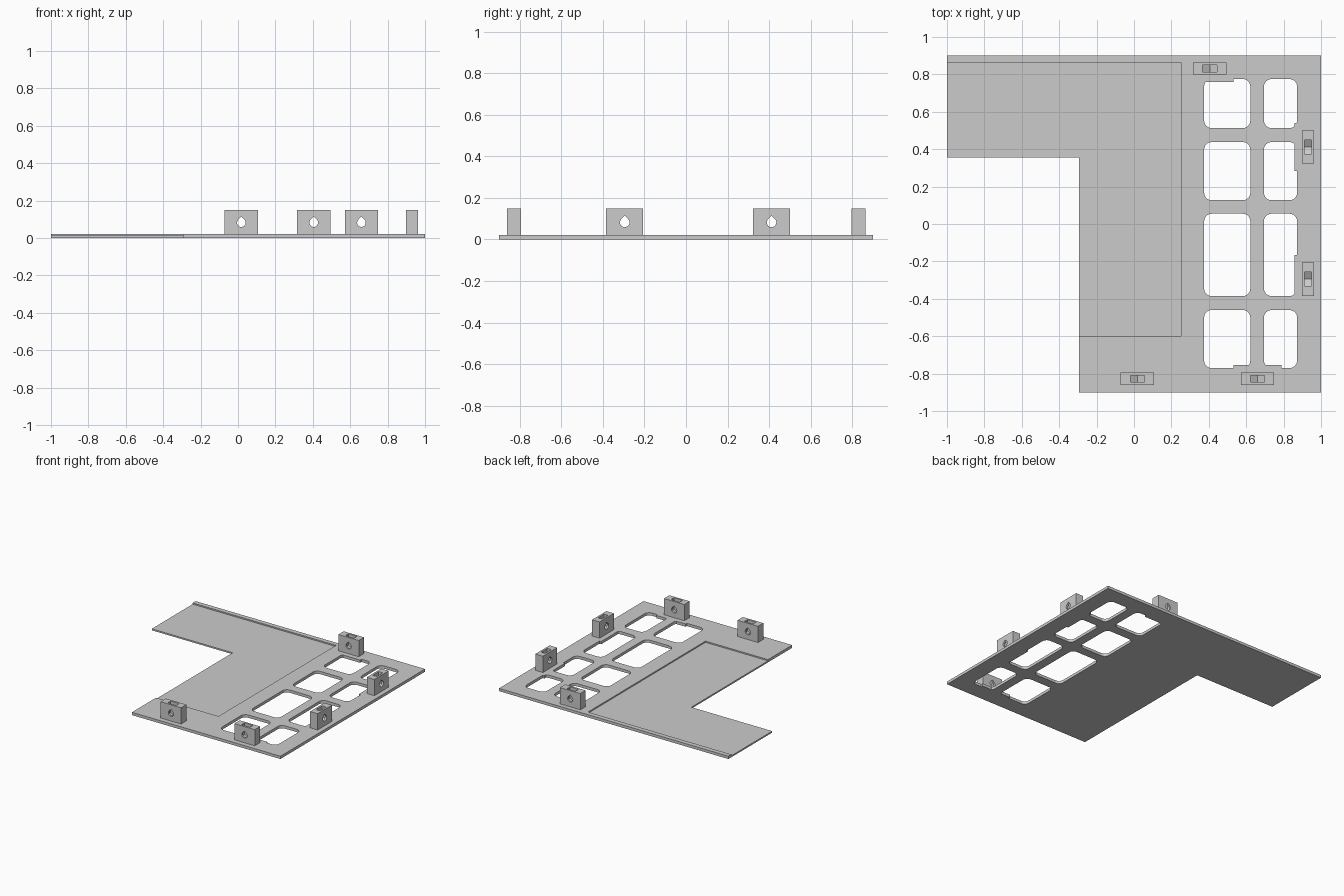
import bpy, bmesh, math
from mathutils import Matrix, Vector

cube = bpy.data.objects.get("Cube")
if cube:
    bpy.data.objects.remove(cube)

TOP, FLOOR, BLOCK_TOP = 0.022, 0.012, 0.15
HOLE_Z = 0.082

grey = bpy.data.materials.new("light grey")
grey.use_nodes = True
grey.diffuse_color = (0.6, 0.6, 0.6, 1)
grey.node_tree.nodes["Principled BSDF"].inputs["Base Color"].default_value = (0.6, 0.6, 0.6, 1)


def prism(name, outlines, low, high, matrix=Matrix(), helper=False):
    """Extrude flat outlines between two heights, then place them."""
    bm = bmesh.new()
    for outline in outlines:
        face = bm.faces.new([bm.verts.new((x, y, low)) for x, y in outline])
        moved = bmesh.ops.extrude_face_region(bm, geom=[face])["geom"]
        verts = [v for v in moved if isinstance(v, bmesh.types.BMVert)]
        bmesh.ops.translate(bm, verts=verts, vec=(0, 0, high - low))
    bmesh.ops.recalc_face_normals(bm, faces=bm.faces[:])
    bm.transform(matrix)
    bmesh.ops.recalc_face_normals(bm, faces=bm.faces[:])
    mesh = bpy.data.meshes.new(name)
    bm.to_mesh(mesh)
    bm.free()
    mesh.materials.append(grey)
    obj = bpy.data.objects.new(name, mesh)
    bpy.context.scene.collection.objects.link(obj)
    if helper:
        obj.hide_render = True
        obj.hide_set(True)
        obj.display_type = 'WIRE'
    return obj


def cut(obj, cutter):
    mod = obj.modifiers.new("cut", 'BOOLEAN')
    mod.operation = 'DIFFERENCE'
    mod.solver = 'EXACT'
    mod.object = cutter


def rect(x0, x1, y0, y1):
    return [(x0, y0), (x1, y0), (x1, y1), (x0, y1)]


def rounded(x0, x1, y0, y1, r=0.04, steps=6):
    points = []
    corners = [(x1 - r, y1 - r), (x0 + r, y1 - r), (x0 + r, y0 + r), (x1 - r, y0 + r)]
    for i, (cx, cy) in enumerate(corners):
        for k in range(steps + 1):
            a = math.pi / 2 * (i + k / steps)
            points.append((cx + r * math.cos(a), cy + r * math.sin(a)))
    return points


# L-shaped base plate
plate = prism("base_plate", [[(-1, 0.9), (-1, 0.355), (-0.295, 0.355), (-0.295, -0.9),
                              (1, -0.9), (1, 0.9)]], 0, TOP)

# Shallow recess on the upper face
cut(plate, prism("recess_cutter", [rect(-1.1, 0.25, -0.6, 0.863)], FLOOR, 0.1, helper=True))

# Window grid, kept clear of the pads around the blocks
columns = [(0.375, 0.622), (0.695, 0.872)]
rows = [(-0.77, -0.46), (-0.385, 0.055), (0.127, 0.438), (0.513, 0.775)]
windows = prism("window_cutter", [rounded(*c, *r) for c in columns for r in rows],
                -0.1, 0.1, helper=True)

# Mounting blocks: name, centre, turned a quarter
blocks = [("front_right_block", 0.018, -0.828, False),
          ("front_left_block", 0.66, -0.828, False),
          ("back_block", 0.405, 0.831, False),
          ("side_back_block", 0.93, 0.412, True),
          ("side_front_block", 0.93, -0.295, True)]

# Teardrop bolt hole and pointed nut slot, drawn on the block's broad face
arc = [math.radians(45 - 270 * k / 18) for k in range(19)]
teardrop = [(0.023 * math.cos(a), HOLE_Z + 0.023 * math.sin(a)) for a in arc]
teardrop.append((0, HOLE_Z + 0.023 * math.sqrt(2)))
nut = 0.0375
slot = [(-nut, 0.2), (-nut, HOLE_Z - nut * math.tan(math.pi / 6)),
        (0, HOLE_Z - nut / math.cos(math.pi / 6)),
        (nut, HOLE_Z - nut * math.tan(math.pi / 6)), (nut, 0.2)]
upright = Matrix.Rotation(math.pi / 2, 4, 'X')

for name, x, y, turned in blocks:
    place = Matrix.Translation((x, y, 0))
    if turned:
        place = place @ Matrix.Rotation(math.pi / 2, 4, 'Z')
    block = prism(name, [rect(-0.089, 0.089, -0.033, 0.033)], FLOOR, BLOCK_TOP, place)
    cut(block, prism(name + "_hole_cutter", [teardrop], -0.1, 0.1, place @ upright, True))
    cut(block, prism(name + "_slot_cutter", [slot], -0.018, 0.018, place @ upright, True))
    cut(windows, prism(name + "_pad", [rect(-0.128, 0.128, -0.073, 0.073)],
                       -0.2, 0.2, place, True))

cut(plate, windows)
